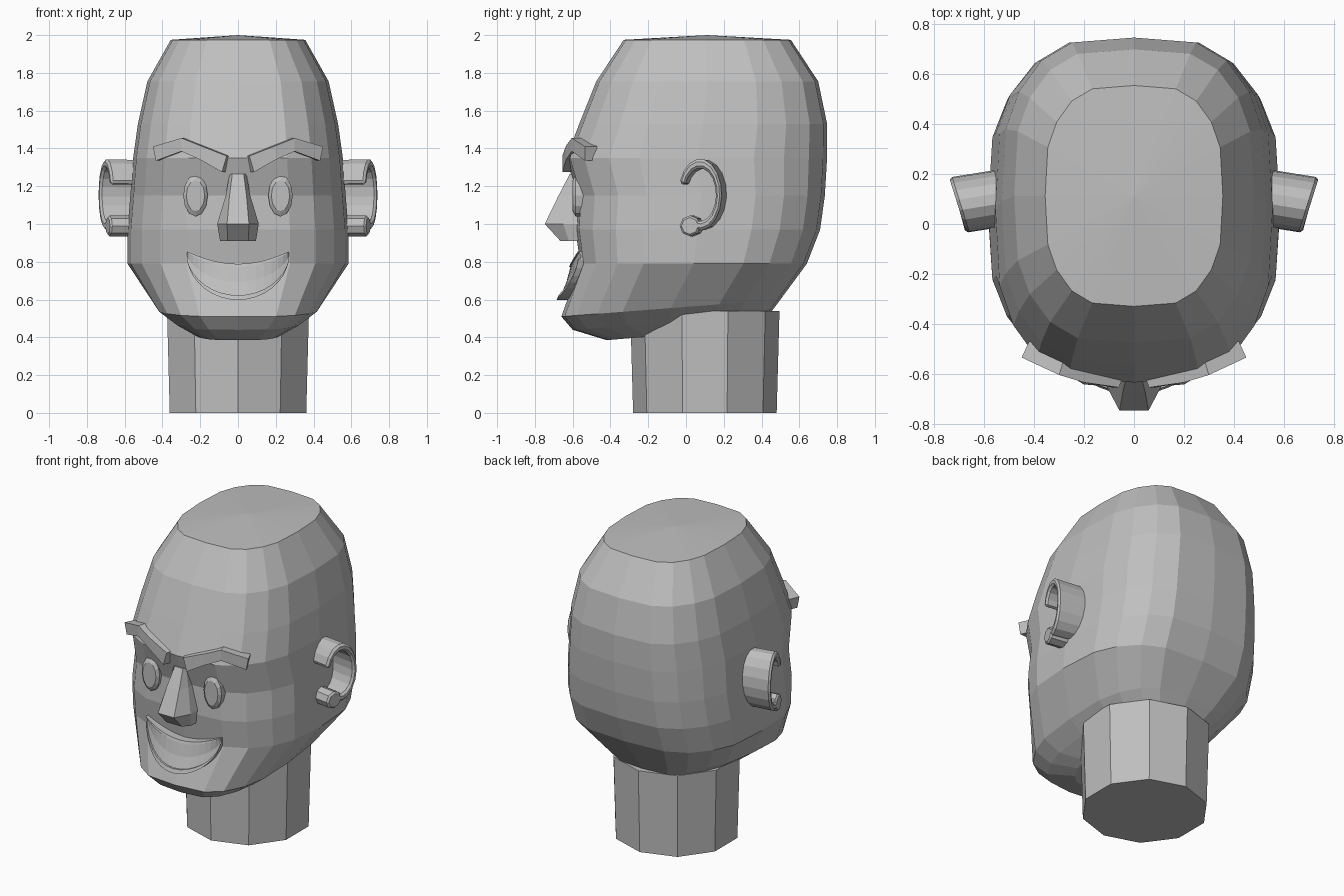
import bpy
import bmesh
import math

cube = bpy.data.objects.get("Cube")
if cube:
    bpy.data.objects.remove(cube, do_unlink=True)

grey = bpy.data.materials.new("matte grey")
grey.use_nodes = True
COLOUR = (0.52, 0.52, 0.52, 1)
grey.diffuse_color = COLOUR
for node in grey.node_tree.nodes:
    if node.type == 'BSDF_PRINCIPLED':
        node.inputs["Base Color"].default_value = COLOUR
        node.inputs["Roughness"].default_value = 0.8


def loft(name, rings, apex=None, bevel=0):
    """Skin a row of equal closed rings, cap both ends, optional peak on the last."""
    bm = bmesh.new()
    rows = [[bm.verts.new(p) for p in ring] for ring in rings]
    n = len(rows[0])
    for a, b in zip(rows, rows[1:]):
        for i in range(n):
            j = (i + 1) % n
            bm.faces.new((a[i], a[j], b[j], b[i]))
    bm.faces.new(rows[0])
    if apex:
        tip = bm.verts.new(apex)
        for i in range(n):
            bm.faces.new((rows[-1][i], rows[-1][(i + 1) % n], tip))
    else:
        bm.faces.new(rows[-1])
    bmesh.ops.recalc_face_normals(bm, faces=bm.faces)
    mesh = bpy.data.meshes.new(name)
    bm.to_mesh(mesh)
    bm.free()
    mesh.materials.append(grey)
    obj = bpy.data.objects.new(name, mesh)
    bpy.context.collection.objects.link(obj)
    if bevel:
        mod = obj.modifiers.new("Bevel", 'BEVEL')
        mod.width = bevel
        mod.limit_method = 'ANGLE'
        mod.angle_limit = math.radians(50)
    return obj


def pair(name, rings, **kw):
    """Build a part on the left and its mirror image on the right."""
    for side, s in (("left", 1), ("right", -1)):
        loft(f"{side}_{name}", [[(s * x, y, z) for x, y, z in r] for r in rings], **kw)


# Head: rounded-box rings, each half width, front y, back y, front z, back z
QUARTER = [(0, 1), (.47, .97), (.7, .86), (.87, .67), (.97, .44), (1, 0)]
HALF = QUARTER + [(x, -y) for x, y in QUARTER[-2::-1]]
OUTLINE = HALF + [(-x, y) for x, y in HALF[-2:0:-1]]


def head_ring(hw, yf, yb, zf, zb):
    mid, hy = (yf + yb) / 2, (yb - yf) / 2
    return [(hw * x, mid + hy * y, zf + (zb - zf) * (y + 1) / 2) for x, y in OUTLINE]


HEAD = [
    (.22, -.42, .36, .385, .45),
    (.33, -.60, .44, .44, .52),
    (.43, -.66, .50, .51, .60),
    (.585, -.56, .64, .79, .79),
    (.585, -.585, .71, .97, .97),
    (.57, -.575, .735, 1.15, 1.15),
    (.555, -.635, .747, 1.35, 1.35),
    (.53, -.565, .747, 1.53, 1.53),
    (.48, -.475, .70, 1.755, 1.755),
    (.356, -.33, .555, 1.975, 1.975),
]
loft("head", [head_ring(*r) for r in HEAD], apex=(0, .11, 2))


# Neck: ten-sided, widening slightly upward
def neck_ring(r, z):
    steps = [math.tau * i / 10 for i in range(10)]
    return [(r * math.sin(a), .1 + r * math.cos(a), z) for a in steps]


loft("neck", [neck_ring(.38, 0), neck_ring(.395, .54)])


# Nose: narrow bridge, broad tip, tucked underside
def nose_ring(z, side, front, yside, yfront):
    return [(-side, -.5, z), (-side, yside, z), (-front, yfront, z),
            (front, yfront, z), (side, yside, z), (side, -.5, z)]


loft("nose", [
    nose_ring(.91, .095, .055, -.62, -.665),
    nose_ring(1.0, .11, .058, -.65, -.748),
    nose_ring(1.15, .065, .045, -.61, -.675),
    nose_ring(1.265, .045, .03, -.60, -.615),
])


# Eyes: shallow upright ovals
def eye_ring(scale, y):
    steps = [math.tau * i / 12 for i in range(12)]
    return [(.225 + .065 * scale * math.cos(a), y,
             1.15 + .11 * scale * math.sin(a)) for a in steps]


pair("eye", [eye_ring(1, -.53), eye_ring(1, -.585), eye_ring(.75, -.6)])


# Eyebrows: bent bars following the forehead, rising then dropping outward
def brow_ring(xt, zt, xb, zb, y, depth):
    return [(xt, y, zt), (xb, y, zb), (xb - .03, y + depth, zb), (xt - .03, y + depth, zt)]


pair("eyebrow", [
    brow_ring(.06, 1.36, .085, 1.275, -.655, .08),
    brow_ring(.2, 1.415, .2, 1.34, -.635, .09),
    brow_ring(.30, 1.455, .30, 1.385, -.605, .1),
    brow_ring(.45, 1.41, .435, 1.335, -.535, .065),
])


# Ears: open C-shaped tubes with a slanted rim, plus a small lobe
def ear_point(a, scale, outer):
    c, s = math.cos(a), math.sin(a)
    if outer:
        return (.705 + .036 * scale * c, .072 + .115 * scale * c, 1.155 + .19 * scale * s)
    return (.5, .105 + .12 * scale * c, 1.155 + .185 * scale * s)


ear = []
for i in range(15):
    a = math.radians(160 - i * 20.5)
    ear.append([ear_point(a, 1, False), ear_point(a, 1, True),
                ear_point(a, .74, True), ear_point(a, .74, False)])
pair("ear", ear, bevel=.012)


def lobe_ring(x, y, r):
    steps = [math.tau * i / 8 for i in range(8)]
    return [(x + .015 * math.cos(a), y + r * math.cos(a), .99 + r * math.sin(a)) for a in steps]


pair("ear_lobe", [lobe_ring(.5, .05, .055), lobe_ring(.69, .02, .055)], bevel=.01)


# Mouth: smiling crescent with a raised lower lip
def mouth_point(u, v, out):
    k = 1 - u * u
    top = .78 + .075 * u * u
    low = .855 - .25 * math.sqrt(k)
    return (.275 * u, -.555 - .045 * k - .07 * k * v - out, top + (low - top) * v)


STEPS = [math.sin(math.radians(t)) for t in range(-80, 81, 10)]
loft("mouth", [[mouth_point(u, 0, -.08), mouth_point(u, 0, .01), mouth_point(u, .5, -.002),
                mouth_point(u, 1, .0), mouth_point(u, 1, -.08)] for u in STEPS])
loft("lower_lip", [[mouth_point(u, .9, -.05), mouth_point(u, .9, .012),
                    mouth_point(u, 1.04, .012), mouth_point(u, 1.04, -.05)] for u in STEPS])
loft("upper_lip", [[mouth_point(u, -.05, -.05), mouth_point(u, -.05, .016),
                    mouth_point(u, .04, .016), mouth_point(u, .04, -.05)] for u in STEPS])
